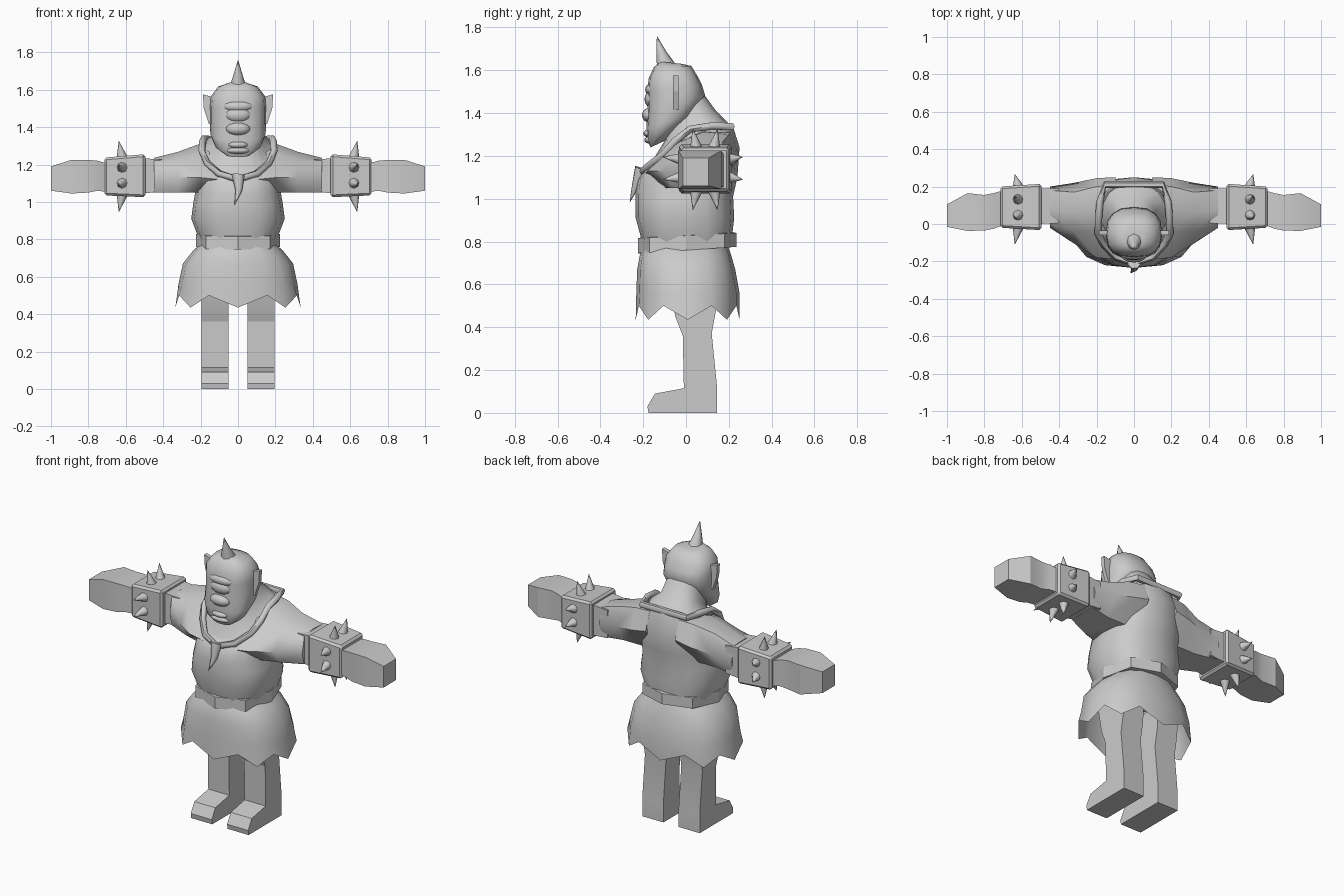
import bpy, bmesh, math
from mathutils import Vector

if "Cube" in bpy.data.objects:
    bpy.data.objects.remove(bpy.data.objects["Cube"])

grey = bpy.data.materials.new("plain grey")
grey.diffuse_color = (0.6, 0.6, 0.6, 1)
grey.use_nodes = True
grey.node_tree.nodes["Principled BSDF"].inputs["Base Color"].default_value = grey.diffuse_color


def finish(name, bm, angle=35):
    bmesh.ops.recalc_face_normals(bm, faces=bm.faces)
    me = bpy.data.meshes.new(name)
    bm.to_mesh(me)
    bm.free()
    me.materials.append(grey)
    ob = bpy.data.objects.new(name, me)
    bpy.context.collection.objects.link(ob)
    bpy.ops.object.select_all(action='DESELECT')
    ob.select_set(True)
    bpy.context.view_layer.objects.active = ob
    if angle:
        bpy.ops.object.shade_smooth_by_angle(angle=math.radians(angle))
    return ob


def loft(name, rings, start=True, end=True, angle=35):
    """Skin a list of closed rings that share one point count."""
    bm = bmesh.new()
    vs = [[bm.verts.new(p) for p in r] for r in rings]
    for a, b in zip(vs, vs[1:]):
        for i in range(len(a)):
            j = (i + 1) % len(a)
            bm.faces.new((a[i], a[j], b[j], b[i]))
    if start:
        bm.faces.new(vs[0])
    if end:
        bm.faces.new(vs[-1])
    return finish(name, bm, angle)


def oval(rx, y0, y1, zf, zb=None, n=16, power=0.8, rise=1.0):
    """Rounded ring, front height zf and back height zb."""
    zb = zf if zb is None else zb
    pts = []
    for i in range(n):
        a = 2 * math.pi * i / n - math.pi / 2
        c, s = math.cos(a), math.sin(a)
        c = math.copysign(abs(c) ** power, c)
        s = math.copysign(abs(s) ** power, s)
        z = zf + (zb - zf) * min(1, rise * (s + 1) / 2)
        pts.append((rx * c, (y0 + y1) / 2 + (y1 - y0) / 2 * s, z))
    return pts


def box_ring(x, y0, y1, z0, z1):
    return [(x, y0, z0), (x, y1, z0), (x, y1, z1), (x, y0, z1)]


def spike(name, base, tip, r, n=8, mid=None):
    """Tapering horn from base to tip, optionally bent through mid."""
    base, tip = Vector(base), Vector(tip)
    mid = Vector(mid) if mid else base.lerp(tip, 0.5)
    q = (tip - base).to_track_quat('Z', 'Y')
    rings = [[c + q @ Vector((k * r * math.cos(2 * math.pi * i / n),
                              k * r * math.sin(2 * math.pi * i / n), 0))
              for i in range(n)]
             for c, k in ((base, 1), (mid, 0.52), (tip, 0.03))]
    return loft(name, rings, angle=50)


def blob(name, loc, size):
    bm = bmesh.new()
    bmesh.ops.create_uvsphere(bm, u_segments=12, v_segments=8, radius=1)
    for v in bm.verts:
        v.co = Vector(loc) + Vector([a * b for a, b in zip(v.co, size)])
    return finish(name, bm, 60)


# Torso with a neckline that drops at the front
loft("torso", [
    oval(0.20, -0.20, 0.21, 0.78),
    oval(0.25, -0.235, 0.225, 0.91),
    oval(0.238, -0.235, 0.22, 0.99, 1.01),
    oval(0.225, -0.235, 0.24, 1.04, 1.10),
    oval(0.215, -0.225, 0.25, 1.09, 1.24, rise=1.3),
    oval(0.185, -0.19, 0.22, 1.14, 1.335, rise=1.5)], angle=45)

# Neck
loft("neck", [
    oval(0.175, -0.18, 0.215, 1.14, 1.335, rise=1.5),
    oval(0.12, -0.10, 0.14, 1.27, 1.41),
    oval(0.10, -0.09, 0.075, 1.38, 1.50)], angle=45)

# Belt with a dipped front
loft("belt", [
    oval(0.205, -0.205, 0.215, 0.745, 0.775, 8),
    oval(0.225, -0.225, 0.235, 0.745, 0.775, 8),
    oval(0.225, -0.225, 0.235, 0.815, 0.84, 8),
    oval(0.205, -0.205, 0.215, 0.82, 0.845, 8)], angle=30)

# Skirt with a ragged hem, open below
hem = [(x, y, 0.435 if i % 2 == 0 else 0.50)
       for i, (x, y, z) in enumerate(oval(0.335, -0.235, 0.25, 0.45))]
loft("skirt", [
    oval(0.195, -0.195, 0.195, 0.78),
    oval(0.24, -0.215, 0.21, 0.74),
    oval(0.295, -0.228, 0.23, 0.67),
    oval(0.318, -0.232, 0.25, 0.56), hem], False, False, 50)

# Head: jaw tilts up towards the back
loft("head", [
    oval(0.065, -0.165, -0.10, 1.24, 1.27),
    oval(0.125, -0.18, -0.03, 1.27, 1.34),
    oval(0.148, -0.185, 0.03, 1.33, 1.39),
    oval(0.15, -0.18, 0.09, 1.42, 1.48),
    oval(0.15, -0.18, 0.075, 1.50, 1.53),
    oval(0.145, -0.175, 0.055, 1.56, 1.57),
    oval(0.105, -0.15, 0.025, 1.615, 1.62),
    oval(0.05, -0.12, -0.02, 1.64, 1.63)], angle=50)

# Face
blob("brow", (0, -0.155, 1.51), (0.085, 0.036, 0.032))
blob("eye", (0, -0.158, 1.465), (0.072, 0.036, 0.042))
blob("nose", (0, -0.172, 1.39), (0.066, 0.034, 0.034))
blob("upper_lip", (0, -0.17, 1.305), (0.055, 0.030, 0.019))
blob("lower_lip", (0, -0.165, 1.275), (0.066, 0.030, 0.019))
spike("forehead_horn", (0, -0.09, 1.61), (0, -0.135, 1.757), 0.047,
      mid=(0, -0.115, 1.68))

# Necklace: half path mirrored into a closed tube
half = [(0.155, 0.21, 1.337), (0.182, 0.12, 1.34), (0.19, 0.02, 1.325),
        (0.192, -0.05, 1.27), (0.165, -0.105, 1.205), (0.10, -0.175, 1.15)]
path = half + [(0, -0.208, 1.12)] + [(-x, y, z) for x, y, z in half[::-1]]
rings = []
for i, p in enumerate(path):
    d = Vector(path[(i + 1) % len(path)]) - Vector(path[i - 1])
    side = d.cross(Vector((0, 0, 1))).normalized()
    up = side.cross(d).normalized()
    rings.append([Vector(p) + 0.019 * (side * math.cos(k * math.pi / 3)
                                       + up * math.sin(k * math.pi / 3))
                  for k in range(6)])
loft("necklace", rings + rings[:1], False, False, 60)
spike("necklace_fang", (0, -0.205, 1.14), (-0.018, -0.262, 0.985), 0.036,
      mid=(0.004, -0.235, 1.06))

# Sleeve sections (y, z) from the chest outwards
sleeve = {
    0.10: [(-.12, 1.06), (-.19, 1.12), (-.03, 1.27), (.10, 1.32),
           (.21, 1.31), (.25, 1.20), (.15, 1.06)],
    0.20: [(-.10, 1.05), (-.18, 1.13), (-.04, 1.26), (.08, 1.312),
           (.20, 1.30), (.245, 1.18), (.15, 1.05)],
    0.32: [(-.06, 1.05), (-.105, 1.13), (-.04, 1.22), (.06, 1.268),
           (.17, 1.265), (.22, 1.16), (.15, 1.05)],
    0.45: [(0, 1.05), (-.02, 1.12), (0, 1.22), (.08, 1.235),
           (.18, 1.23), (.20, 1.14), (.18, 1.05)]}
leg_profile = [(0.145, 0), (-0.175, 0), (-0.18, 0.03), (-0.145, 0.09),
               (-0.01, 0.115), (-0.015, 0.36), (-0.05, 0.45), (-0.08, 0.62),
               (0.15, 0.62), (0.14, 0.48), (0.12, 0.37), (0.145, 0.12)]

for s, tag in ((1, "left"), (-1, "right")):
    def flip(ring):
        return [(s * x, y, z) for x, y, z in ring]

    # Arm and hand
    loft(tag + "_sleeve", [flip([(x, y, z) for y, z in pts])
                           for x, pts in sleeve.items()], angle=50)
    loft(tag + "_forearm", [flip(box_ring(*r)) for r in (
        (0.40, 0.005, 0.19, 1.055, 1.225), (0.52, 0.0, 0.19, 1.045, 1.235))])
    loft(tag + "_hand", [flip(box_ring(*r)) for r in (
        (0.68, 0.0, 0.185, 1.05, 1.20), (0.75, -0.025, 0.165, 1.06, 1.22),
        (0.80, -0.035, 0.155, 1.05, 1.225), (0.89, -0.037, 0.165, 1.045, 1.225),
        (1.0, -0.015, 0.105, 1.06, 1.19))], angle=20)

    # Spiked cuff
    cuff = loft(tag + "_cuff", [flip(box_ring(*r)) for r in (
        (0.495, -0.033, 0.215, 1.025, 1.255),
        (0.715, -0.02, 0.20, 1.035, 1.237))], angle=0)
    bevel = cuff.modifiers.new("soft edges", 'BEVEL')
    bevel.width, bevel.segments = 0.012, 1
    x0, x1 = 0.62 * s, 0.637 * s
    for k in (0, 1):
        y, z = 0.047 + 0.085 * k, 1.1 + 0.085 * k
        ty, tz = y + 0.015 * (2 * k - 1), z + 0.01 * (2 * k - 1)
        for part, a, b in (
                ("top", (x0, y, 1.238), (x1, ty, 1.325)),
                ("bottom", (x0, y, 1.036), (x1, ty, 0.948)),
                ("front", (x0, -0.02, z), (x1, -0.108, tz)),
                ("back", (x0, 0.20, z), (x1, 0.265, tz))):
            spike(f"{tag}_{part}_spike_{k + 1}", a, b, 0.029)

    # Leg and foot
    loft(tag + "_leg", [flip([(x, y, z) for y, z in leg_profile])
                        for x in (0.052, 0.195)], angle=20)

    # Ear, a thin slanted plate
    loft(tag + "_ear", [flip([(0.13, y, 1.56), (0.188, y, 1.575),
                              (0.183, y, 1.50), (0.155, y, 1.415),
                              (0.13, y, 1.43)])
                        for y in (-0.06, -0.035)], angle=0)
